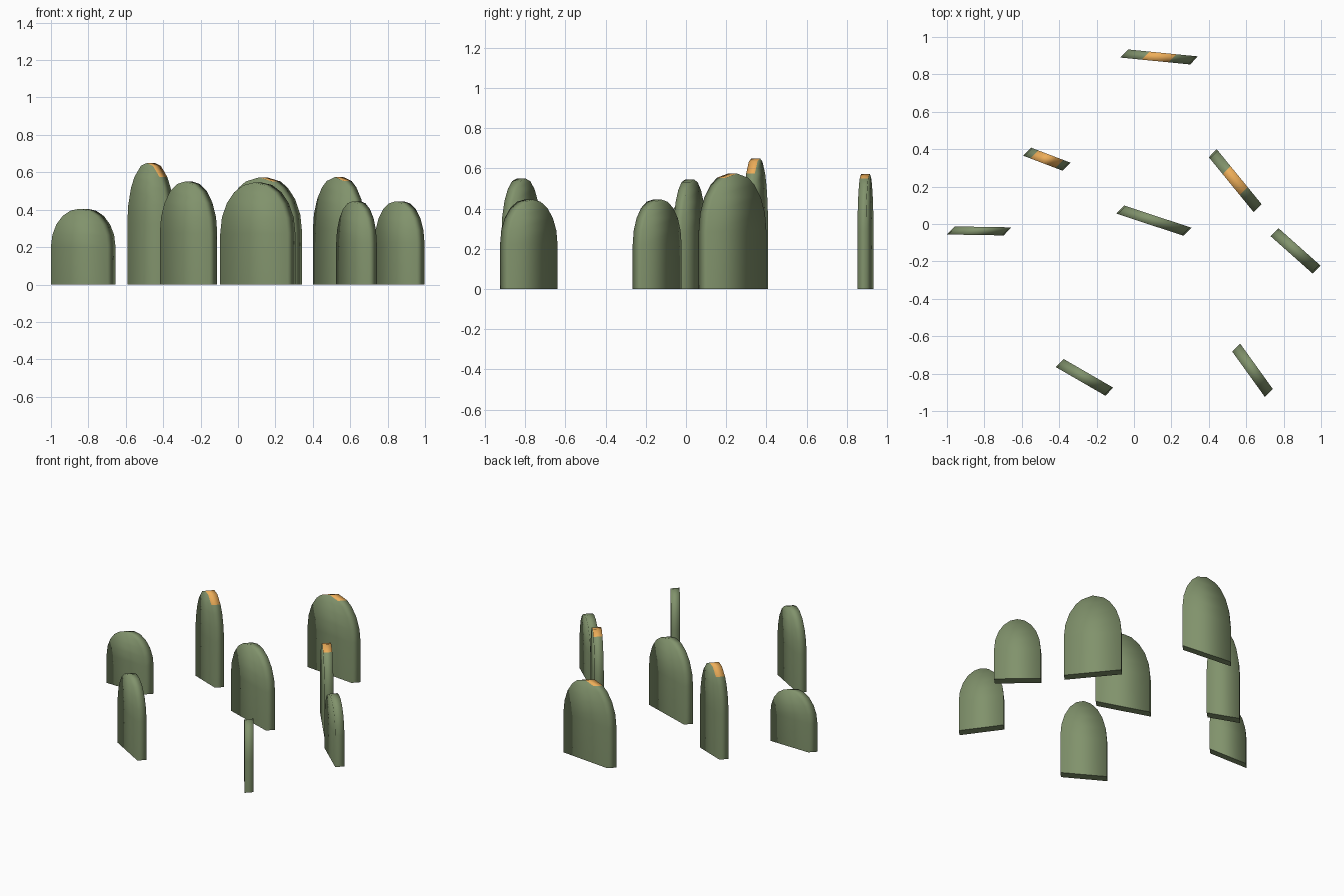
import bpy, bmesh, math

if "Cube" in bpy.data.objects:
    bpy.data.objects.remove(bpy.data.objects["Cube"])

# shared materials
def material(name, color):
    m = bpy.data.materials.new(name)
    m.diffuse_color = color
    m.use_nodes = True
    m.node_tree.nodes["Principled BSDF"].inputs["Base Color"].default_value = m.diffuse_color
    return m

green = material("muted_green", (0.22, 0.29, 0.15, 1))
orange = material("orange", (0.85, 0.42, 0.10, 1))

DEPTH = (0.042, 0.043)   # every slab is extruded in the same direction
CAP = 0.072              # half length of the orange strip on the rim
SEGMENTS = 10

def arched_slab(name, start, end, height, capped=False):
    half = math.dist(start, end) / 2
    spring = height * 0.5
    angles = [math.pi * i / SEGMENTS for i in range(SEGMENTS + 1)]
    if capped:
        # the strip ends get their own profile points
        a = math.acos(CAP / half)
        angles = [t for t in angles if min(abs(t - a), abs(t - math.pi + a)) > 0.1]
        angles = sorted(angles + [a, math.pi - a])
    # straight sides with an elliptical arch
    profile = [(1, 0)] + [(math.cos(t), spring + (height - spring) * math.sin(t)) for t in angles] + [(-1, 0)]
    bm = bmesh.new()
    rings = []
    for k in (0, 1):
        rings.append([bm.verts.new((start[0] + (end[0] - start[0]) * (u + 1) / 2 + k * DEPTH[0],
                                    start[1] + (end[1] - start[1]) * (u + 1) / 2 + k * DEPTH[1], z))
                      for u, z in profile])
    front, back = rings
    n = len(profile)
    # front and back faces as matching left-right strips
    for ring in rings:
        for i in range(n // 2):
            quad = [ring[i], ring[i + 1], ring[n - 2 - i], ring[n - 1 - i]]
            quad = list(dict.fromkeys(quad))
            if len(quad) > 2:
                bm.faces.new(quad)
    # rim and base
    for i in range(n):
        j = (i + 1) % n
        f = bm.faces.new((front[i], front[j], back[j], back[i]))
        on_top = j > 0 and max(abs(profile[i][0]), abs(profile[j][0])) * half < CAP + 1e-4
        f.material_index = int(capped and on_top)
    bmesh.ops.recalc_face_normals(bm, faces=bm.faces)
    for f in bm.faces:
        f.smooth = True
    for e in bm.edges:
        if all(v.co.z < 1e-5 for v in e.verts):
            e.smooth = False
    mesh = bpy.data.meshes.new(name)
    bm.to_mesh(mesh)
    bm.free()
    mesh.materials.append(green)
    mesh.materials.append(orange)
    obj = bpy.data.objects.new(name, mesh)
    bpy.context.collection.objects.link(obj)

# the scattered pads: base start, base end, height
arched_slab("pad_left", (-1.0, -0.056), (-0.697, -0.061), 0.405)
arched_slab("pad_back_left", (-0.592, 0.365), (-0.382, 0.285), 0.65, True)
arched_slab("pad_back", (-0.073, 0.890), (0.300, 0.853), 0.573, True)
arched_slab("pad_right_back", (0.400, 0.357), (0.640, 0.063), 0.575, True)
arched_slab("pad_center", (-0.095, 0.056), (0.265, -0.063), 0.545)
arched_slab("pad_right", (0.730, -0.065), (0.955, -0.265), 0.445)
arched_slab("pad_front_left", (-0.418, -0.765), (-0.153, -0.918), 0.55)
arched_slab("pad_front_right", (0.525, -0.682), (0.700, -0.925), 0.445)
